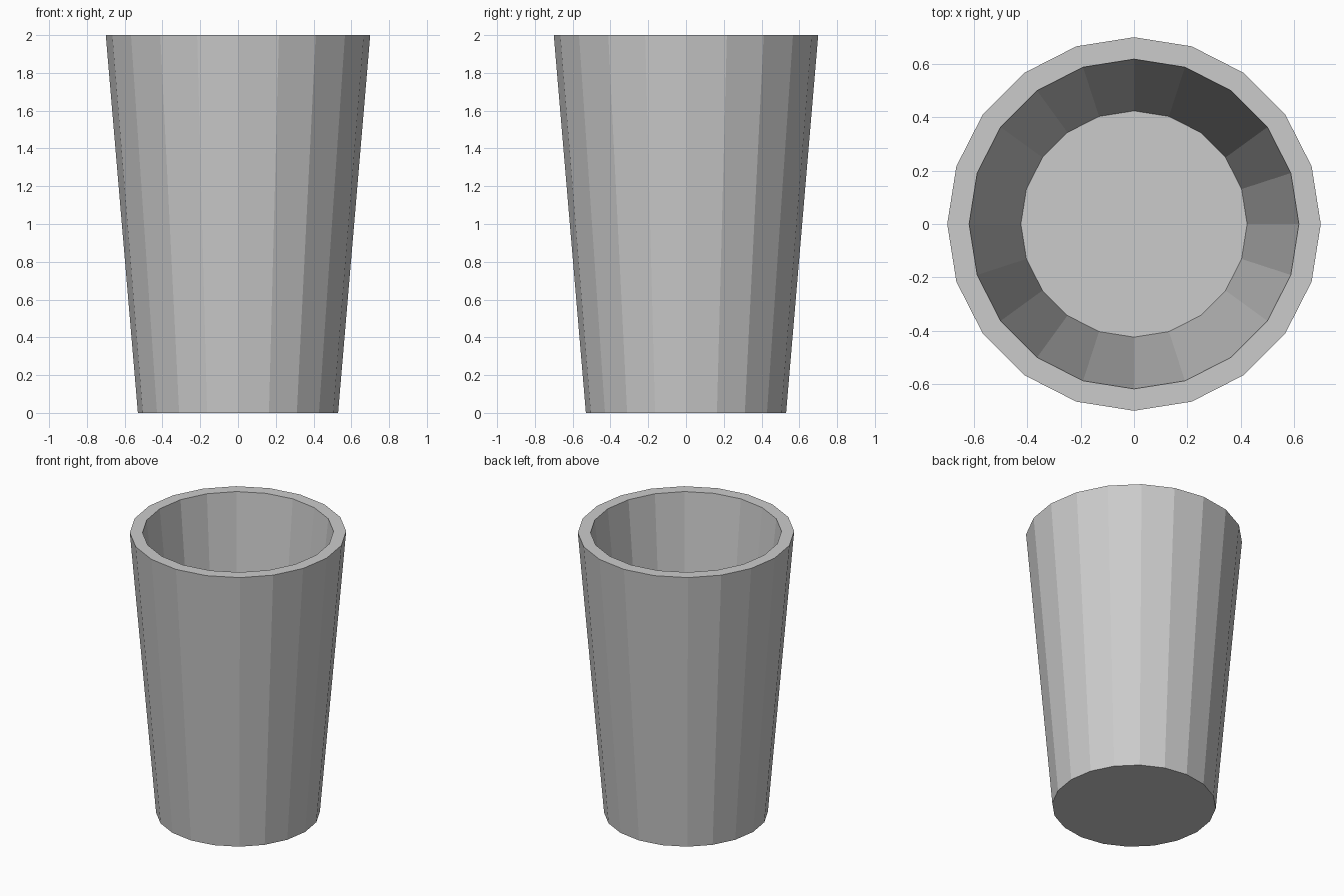
import bpy, bmesh
from math import cos, sin, tau

if "Cube" in bpy.data.objects:
    bpy.data.objects.remove(bpy.data.objects["Cube"])

SIDES = 20
# (radius, height): outer base, outer rim, inner rim, inner floor
PROFILE = [(0.53, 0.0), (0.70, 2.0), (0.618, 2.0), (0.424, 0.1)]

bm = bmesh.new()
rings = [[bm.verts.new((r * cos(tau * i / SIDES), r * sin(tau * i / SIDES), z))
          for i in range(SIDES)] for r, z in PROFILE]

# Outer wall, rim and inner wall
for a, b in zip(rings, rings[1:]):
    for i in range(SIDES):
        j = (i + 1) % SIDES
        bm.faces.new((a[i], a[j], b[j], b[i]))

# Underside and inner floor
bm.faces.new(rings[0][::-1])
bm.faces.new(rings[-1])
bmesh.ops.recalc_face_normals(bm, faces=bm.faces)

mesh = bpy.data.meshes.new("tumbler_cup")
bm.to_mesh(mesh)
bm.free()
bpy.context.collection.objects.link(bpy.data.objects.new("tumbler_cup", mesh))
